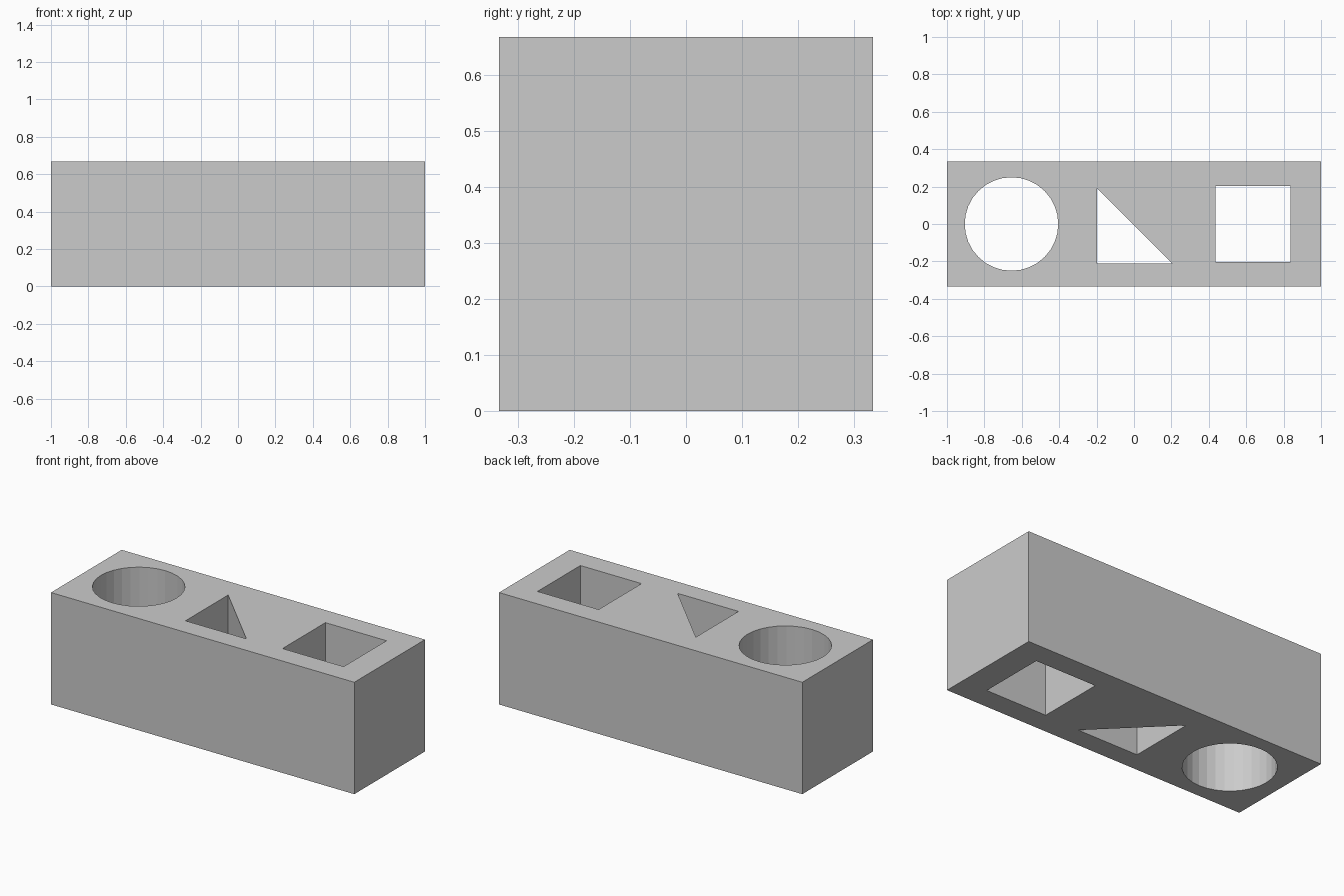
import bpy, bmesh
from math import cos, sin, pi

if "Cube" in bpy.data.objects:
    bpy.data.objects.remove(bpy.data.objects["Cube"])

HEIGHT = 0.667


def prism(name, outline, z0, z1):
    """Extrude a counter-clockwise outline from z0 to z1."""
    bm = bmesh.new()
    base = bm.faces.new([bm.verts.new((x, y, z0)) for x, y in outline])
    top = bmesh.ops.extrude_face_region(bm, geom=[base], use_keep_orig=True)["geom"]
    verts = [v for v in top if isinstance(v, bmesh.types.BMVert)]
    bmesh.ops.translate(bm, verts=verts, vec=(0, 0, z1 - z0))
    bmesh.ops.recalc_face_normals(bm, faces=bm.faces)
    mesh = bpy.data.meshes.new(name)
    bm.to_mesh(mesh)
    bm.free()
    obj = bpy.data.objects.new(name, mesh)
    bpy.context.collection.objects.link(obj)
    return obj


def rectangle(x0, x1, y0, y1):
    return [(x0, y0), (x1, y0), (x1, y1), (x0, y1)]


# Solid block
block = prism("block", rectangle(-1, 1, -0.333, 0.333), 0, HEIGHT)

# Through holes: round, triangular, square
SIDES = 32
holes = {
    "round_hole": [(-0.655 + 0.25 * cos(2 * pi * i / SIDES),
                    0.25 * sin(2 * pi * i / SIDES)) for i in range(SIDES)],
    "triangular_hole": [(-0.198, -0.212), (0.204, -0.212), (-0.198, 0.19)],
    "square_hole": rectangle(0.435, 0.838, -0.202, 0.202),
}
for name, outline in holes.items():
    cutter = prism(name + "_cutter", outline, -0.1, HEIGHT + 0.1)
    cutter.hide_render = True
    cutter.display_type = 'WIRE'
    cut = block.modifiers.new(name, 'BOOLEAN')
    cut.operation = 'DIFFERENCE'
    cut.solver = 'EXACT'
    cut.object = cutter
